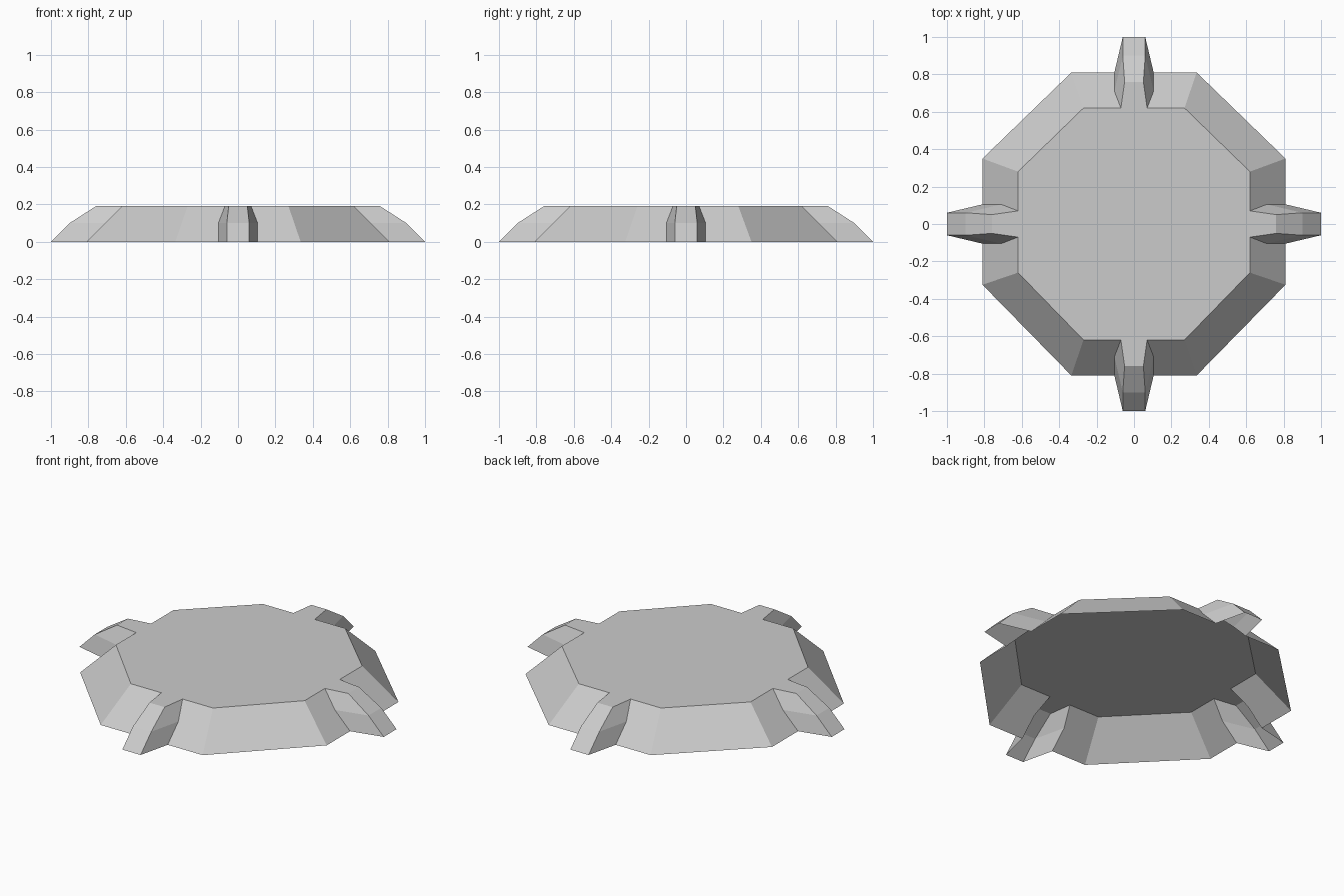
import bpy, bmesh
from mathutils import Matrix, Vector
from math import pi

if "Cube" in bpy.data.objects:
    bpy.data.objects.remove(bpy.data.objects["Cube"])

H, MID = 0.19, 0.10           # deck height, brace knee height
TOP, KNEE, BASE = 0.62, 0.71, 0.81   # distance of sloped wall at each height


def make_object(name, polys, out_from=Vector((0, 0, -1))):
    """Build a mesh from polygons, weld it and turn the faces outward."""
    bm = bmesh.new()
    for poly in polys:
        bm.faces.new([bm.verts.new(p) for p in poly])
    bmesh.ops.remove_doubles(bm, verts=bm.verts, dist=0.0005)
    for f in bm.faces:
        f.normal_update()
        if f.normal.dot(f.calc_center_median() - out_from) < 0:
            f.normal_flip()
    mesh = bpy.data.meshes.new(name)
    bm.to_mesh(mesh)
    bm.free()
    obj = bpy.data.objects.new(name, mesh)
    bpy.context.collection.objects.link(obj)
    return obj


def turned(points, k):
    rot = Matrix.Rotation(k * pi / 2, 3, 'Z')
    return [rot @ Vector(p) for p in points]


# Octagon corners, counter-clockwise from the right side's lower corner
def octagon(r, front, back, x, z):
    return [Vector(p + (z,)) for p in
            [(r, -front), (r, back), (x, r), (-x, r),
             (-r, back), (-r, -front), (-x, -r), (x, -r)]]


top = octagon(TOP, 0.26, 0.28, 0.27, H)
base = octagon(BASE, 0.325, 0.35, 0.335, 0)

# Deck and sloping skirt, open where each brace joins
deck, skirt = [], []
for k in range(4):
    a, b = 2 * k, 2 * k + 1
    lo = turned([(TOP, -0.07, H), (KNEE, -0.105, MID), (BASE, -0.105, 0)], k)
    hi = turned([(TOP, 0.07, H), (KNEE, 0.105, MID), (BASE, 0.105, 0)], k)
    deck += [top[a], lo[0], hi[0], top[b]]
    skirt.append([top[a], base[a]] + lo[::-1])
    skirt.append([top[b], base[b]] + hi[::-1])
    c = (b + 1) % 8
    skirt.append([top[b], base[b], base[c], top[c]])
make_object("deck", [deck])
make_object("skirt", skirt)

# Four hollow braces, each with a ridge strip and two folded cheeks
ridge = [(TOP, 0.07, H), (0.76, 0.05, H), (0.90, 0.06, MID), (1.0, 0.06, 0)]
cheek = [(TOP, 0.07, H), (KNEE, 0.105, MID), (BASE, 0.105, 0)]


def mirror(p):
    return (p[0], -p[1], p[2])


brace = [[p, q, mirror(q), mirror(p)] for p, q in zip(ridge, ridge[1:])]
upper = [ridge[0], ridge[1], ridge[2], cheek[1]]
lower = [cheek[1], ridge[2], ridge[3], cheek[2]]
for face in (upper, lower):
    brace += [face, [mirror(p) for p in face]]

for k, side in enumerate(("right", "back", "left", "front")):
    centre = turned([(0.7, 0, -0.1)], k)[0]
    make_object(side + "_brace", [turned(f, k) for f in brace], centre)
